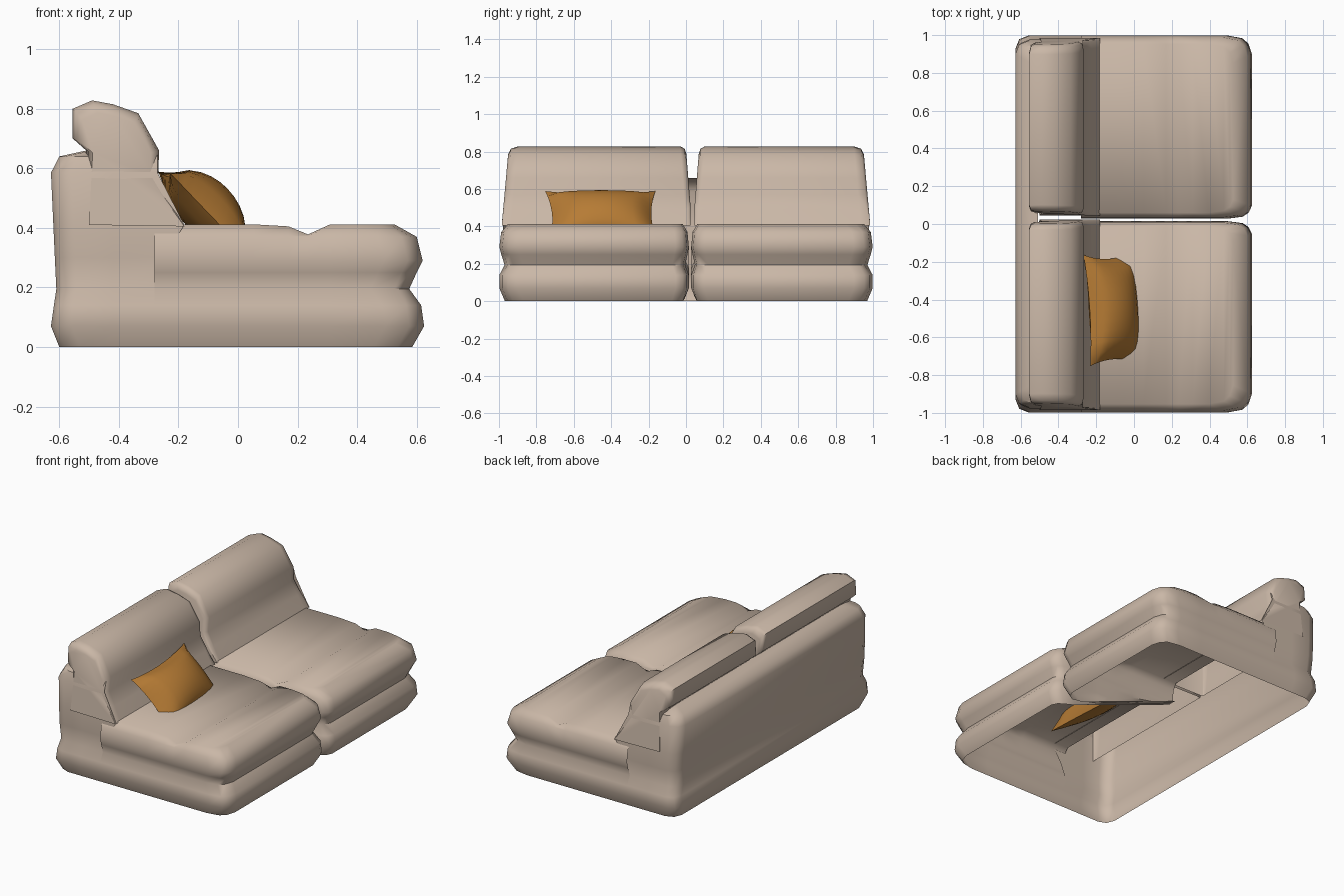
import bpy, bmesh, math
from mathutils import Vector, Matrix

if "Cube" in bpy.data.objects:
    bpy.data.objects.remove(bpy.data.objects["Cube"])


def material(name, color):
    m = bpy.data.materials.new(name)
    m.use_nodes = True
    m.diffuse_color = (*color, 1)
    bsdf = next(n for n in m.node_tree.nodes if n.type == "BSDF_PRINCIPLED")
    bsdf.inputs["Base Color"].default_value = (*color, 1)
    bsdf.inputs["Roughness"].default_value = 0.8
    return m


FABRIC = material("beige fabric", (0.59, 0.475, 0.385))
OCHRE = material("ochre fabric", (0.47, 0.20, 0.035))


def finish(name, bm, mat, angle):
    """Weld, point the normals outward, and smooth the object."""
    bmesh.ops.remove_doubles(bm, verts=bm.verts, dist=0.0005)
    bmesh.ops.recalc_face_normals(bm, faces=bm.faces)
    mid = sum((v.co for v in bm.verts), Vector()) / len(bm.verts)
    if sum(f.normal.dot(f.calc_center_median() - mid) * f.calc_area() for f in bm.faces) < 0:
        bmesh.ops.reverse_faces(bm, faces=bm.faces)
    me = bpy.data.meshes.new(name)
    bm.to_mesh(me)
    bm.free()
    ob = bpy.data.objects.new(name, me)
    bpy.context.collection.objects.link(ob)
    me.materials.append(mat)
    bpy.ops.object.select_all(action="DESELECT")
    ob.select_set(True)
    bpy.context.view_layer.objects.active = ob
    bpy.ops.object.shade_smooth_by_angle(angle=math.radians(angle))
    return ob


def skin(bm, rows, closed=False):
    """Join successive rows of points with quads and return their vertices."""
    vs = [[bm.verts.new(p) for p in row] for row in rows]
    for a, b in zip(vs, vs[1:]):
        n = len(a)
        for i in range(n if closed else n - 1):
            j = (i + 1) % n
            bm.faces.new((a[i], a[j], b[j], b[i]))
    return vs


# Seat: two stacked bulging cushions in one hollow shell, open below
# height, inset at the front, inset at the sides
SEAT_LEVELS = [(0, 0.04, 0.03), (0.07, 0, 0), (0.14, 0.01, 0), (0.195, 0.05, 0.028),
               (0.25, 0.025, 0.01), (0.29, 0.005, 0), (0.37, 0.025, 0.01), (0.412, 0.1, 0.045)]
CORNER = [(0.13, 0), (0.05, 0.015), (0.018, 0.045), (0, 0.1)]
GROOVE = {0.17: 0.405, 0.235: 0.378}


def seat(name, outer, inner):
    s = 1 if inner > outer else -1
    rows = []
    for z, ix, iy in SEAT_LEVELS:
        front = 0.625 - ix
        half = [(x, iy) for x in (-0.28, -0.1, 0.05, 0.17, 0.235, 0.31)]
        half += [(front - dx, iy + dy) for dx, dy in CORNER]
        top = z > 0.4
        row = [(x, outer + s * d, GROOVE.get(x, z) if top else z) for x, d in half]
        for x, d in reversed(half):
            # the wall between the seats rises toward the back
            lift = 0.3 * (0.5 - x) / 0.8
            pinch = d * 0.7
            row.append((x, inner - s * pinch, GROOVE.get(x, z) if top else max(z, lift)))
        rows.append(row)
    bm = bmesh.new()
    rim = skin(bm, rows)[-1]
    n = len(rim)
    for i in range(n // 2 - 1):
        bm.faces.new((rim[i], rim[i + 1], rim[n - 2 - i], rim[n - 1 - i]))
    bmesh.ops.dissolve_degenerate(bm, edges=bm.edges, dist=0.0005)
    finish(name, bm, FABRIC, 60)


seat("right_seat", -0.998, 0.015)
seat("left_seat", 0.998, 0.028)

# Back frame: one wall wrapping round both ends, with a sloping ledge on top
# height, inset of the back, inset of the ends, forward limit
BACK_LEVELS = [(0, 0.028, 0.03, -0.28), (0.07, 0, 0, -0.28), (0.14, 0.01, 0, -0.28),
               (0.195, 0.018, 0.028, -0.28), (0.3, 0.013, 0.018, -0.25), (0.41, 0.008, 0.02, -0.18),
               (0.585, 0, 0.028, -0.27), (0.64, 0.028, 0.045, -0.27), (0.66, 0.12, 0.1, -0.27)]
rows = []
for z, ix, iy, front in BACK_LEVELS:
    x0, y0 = -0.628 + ix, 0.998 - iy
    half = [(front, y0), (-0.42, y0), (x0 + 0.07, y0), (x0 + 0.02, y0 - 0.02), (x0, y0 - 0.07)]
    rows.append([(x, y, z) for x, y in half] + [(x, -y, z) for x, y in reversed(half)])
bm = bmesh.new()
skin(bm, rows)
finish("back_frame", bm, FABRIC, 50)

# Back cushions: one profile drawn along the seat, with rounded leaning ends
BACK_PROFILE = [(-0.5, 0.41), (-0.18, 0.405), (-0.225, 0.49), (-0.268, 0.57), (-0.265, 0.66),
                (-0.335, 0.785), (-0.42, 0.815), (-0.49, 0.828), (-0.555, 0.8), (-0.555, 0.7),
                (-0.51, 0.66)]


def back_cushion(name, outer, inner):
    s = 1 if inner > outer else -1
    cx, cz = -0.4, 0.62

    def row(end, inset, shrink):
        out = []
        for x, z in BACK_PROFILE:
            k = shrink if z > 0.45 else 0
            px, pz = x + (cx - x) * k, z + (cz - z) * k
            if end == "outer":
                y = outer + s * (inset + 0.09 * max(0, pz - 0.41))
            else:
                y = inner - s * (inset * 0.6 + 0.08 * max(0, pz - 0.5))
            out.append((px, y, pz))
        return out

    bm = bmesh.new()
    vs = skin(bm, [row("outer", 0, 0.2), row("outer", 0.012, 0.06), row("outer", 0.05, 0),
                   row("inner", 0.05, 0), row("inner", 0.012, 0.06), row("inner", 0, 0.2)], True)
    bm.faces.new(vs[0])
    bm.faces.new(vs[-1])
    # hollow underneath
    under = [f for f in bm.faces if all(v.co.z < 0.42 for v in f.verts)]
    bmesh.ops.delete(bm, geom=under, context="FACES")
    finish(name, bm, FABRIC, 50)


back_cushion("right_back_cushion", -0.985, 0.025)
back_cushion("left_back_cushion", 0.985, 0.045)

# Throw pillow: two puffed sheets meeting at a pinched edge with pointed corners
bm = bmesh.new()
N = 10
for side in (1, -1):
    rows = []
    for i in range(N + 1):
        u = 2 * i / N - 1
        row = []
        for j in range(N + 1):
            v = 2 * j / N - 1
            puff = max(0, (1 - u * u) * (1 - v * v)) ** 0.55
            row.append((0.295 * u * (1 - 0.1 * (1 - v * v)),
                        0.19 * v * (1 - 0.12 * (1 - u * u)),
                        side * puff * (0.115 if side > 0 else 0.07)))
        rows.append(row)
    skin(bm, rows)
# local axes: along the seat, up the lean, outward
lean = math.radians(44)
up = Vector((-math.sin(lean), 0, math.cos(lean)))
along = Vector((0, 1, 0))
frame = Matrix((along, up, along.cross(up))).transposed().to_4x4()
place = Matrix.Translation((-0.118, -0.45, 0.452)) @ Matrix.Rotation(math.radians(3.5), 4, "Z") @ frame
bmesh.ops.transform(bm, matrix=place, verts=bm.verts)
finish("throw_pillow", bm, OCHRE, 60)
